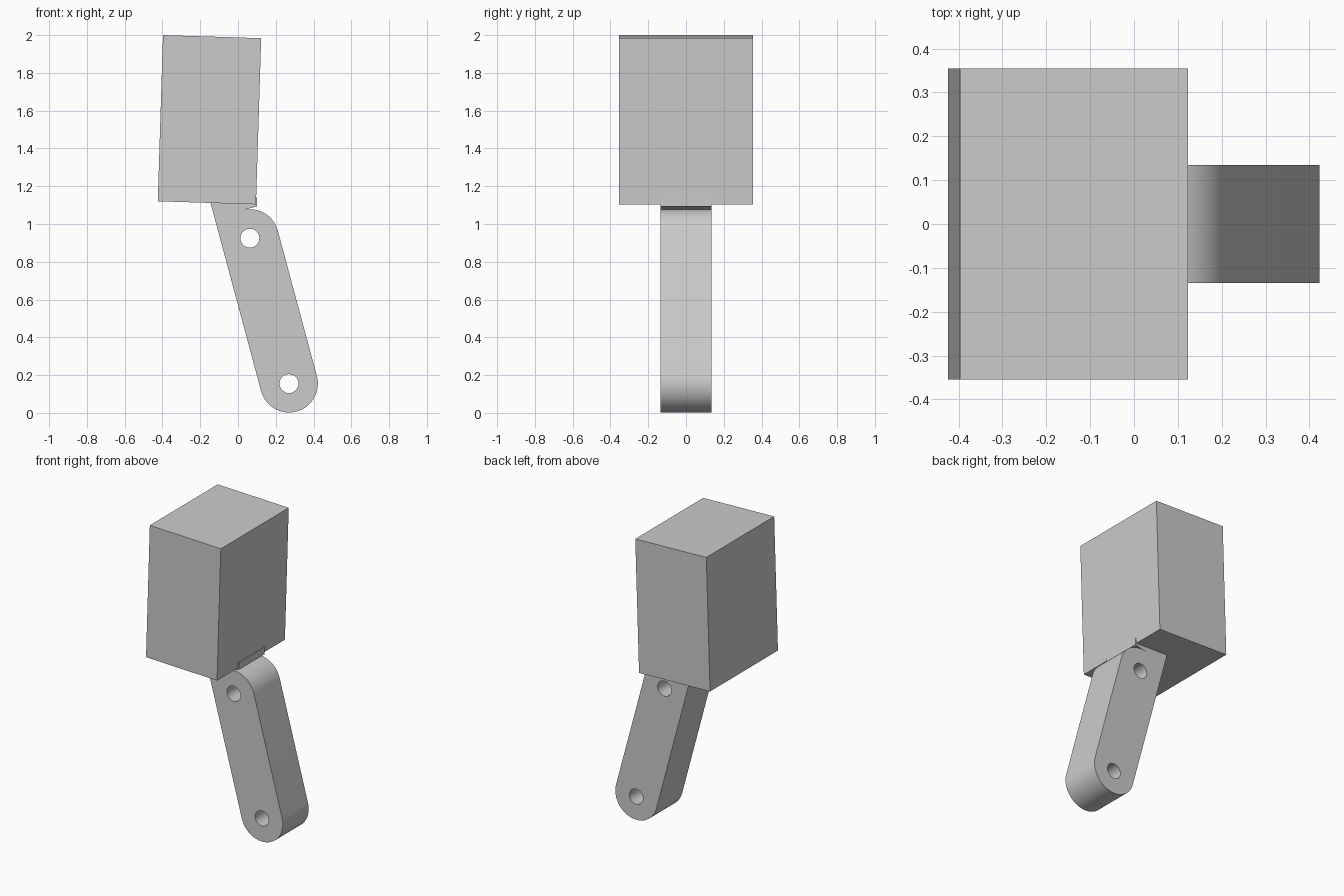
import bpy, bmesh
from math import radians, pi, sin, cos
from mathutils import Matrix, Vector

cube = bpy.data.objects.get("Cube")
if cube:
    bpy.data.objects.remove(cube, do_unlink=True)

grey = bpy.data.materials.new("plain grey")
grey.use_nodes = True
colour = (0.6, 0.6, 0.6, 1)
grey.diffuse_color = colour
grey.node_tree.nodes["Principled BSDF"].inputs["Base Color"].default_value = colour


def finish(name, bm):
    bmesh.ops.recalc_face_normals(bm, faces=bm.faces)
    mesh = bpy.data.meshes.new(name)
    bm.to_mesh(mesh)
    bm.free()
    mesh.materials.append(grey)
    obj = bpy.data.objects.new(name, mesh)
    bpy.context.collection.objects.link(obj)
    return obj


def extrude_profile(name, points, half):
    """Closed x-z outline made solid along y."""
    bm = bmesh.new()
    face = bm.faces.new([bm.verts.new((x, -half, z)) for x, z in points])
    moved = bmesh.ops.extrude_face_region(bm, geom=[face])["geom"]
    bmesh.ops.translate(bm, vec=(0, 2 * half, 0),
                        verts=[v for v in moved if isinstance(v, bmesh.types.BMVert)])
    return finish(name, bm)


def arc(centre, radius, start, end, steps):
    for i in range(steps + 1):
        a = start + (end - start) * i / steps
        yield centre + radius * Vector((cos(a), sin(a)))


# Link arm: rounded foot, quarter-rounded top, square tang running into the head
tilt = radians(15)
foot, pivot = Vector((0.27, 0.155)), Vector((0.063, 0.925))
radius, hole_radius, arm_half = 0.153, 0.05, 0.135
along = Vector((-sin(tilt), cos(tilt)))
outline = list(arc(foot, radius, tilt - pi, tilt, 32))
outline += arc(pivot, radius, tilt, tilt + pi / 2, 20)
shoulder = outline[-1]
right = shoulder + 0.08 * Vector((cos(tilt), sin(tilt)))
left_edge = pivot - radius * Vector((cos(tilt), sin(tilt)))
outline += [right, Vector((right.x, 1.14)), left_edge + 0.26 * along]
arm = extrude_profile("link_arm", outline, arm_half)

# Pin holes through both ends
for name, centre in (("foot_hole_cutter", foot), ("pivot_hole_cutter", pivot)):
    ring = list(arc(centre, hole_radius, 0, 2 * pi, 32))[:-1]
    cutter = extrude_profile(name, ring, 2 * arm_half)
    cut = arm.modifiers.new(name, "BOOLEAN")
    cut.operation, cut.solver, cut.object = "DIFFERENCE", "EXACT", cutter
    cutter.hide_render = True
    cutter.hide_set(True)
bpy.ops.object.select_all(action="DESELECT")
arm.select_set(True)
bpy.context.view_layer.objects.active = arm
for mod in list(arm.modifiers):
    cutter = mod.object
    bpy.ops.object.modifier_apply(modifier=mod.name)
    bpy.data.objects.remove(cutter, do_unlink=True)
bpy.ops.object.shade_smooth_by_angle(angle=radians(30))

# Block head, leaning slightly
bm = bmesh.new()
bmesh.ops.create_cube(bm, size=1, matrix=Matrix.Diagonal((0.52, 0.71, 0.88, 1)))
head = finish("block_head", bm)
head.location = (-0.151, 0, 1.552)
head.rotation_euler.y = radians(1.8)
